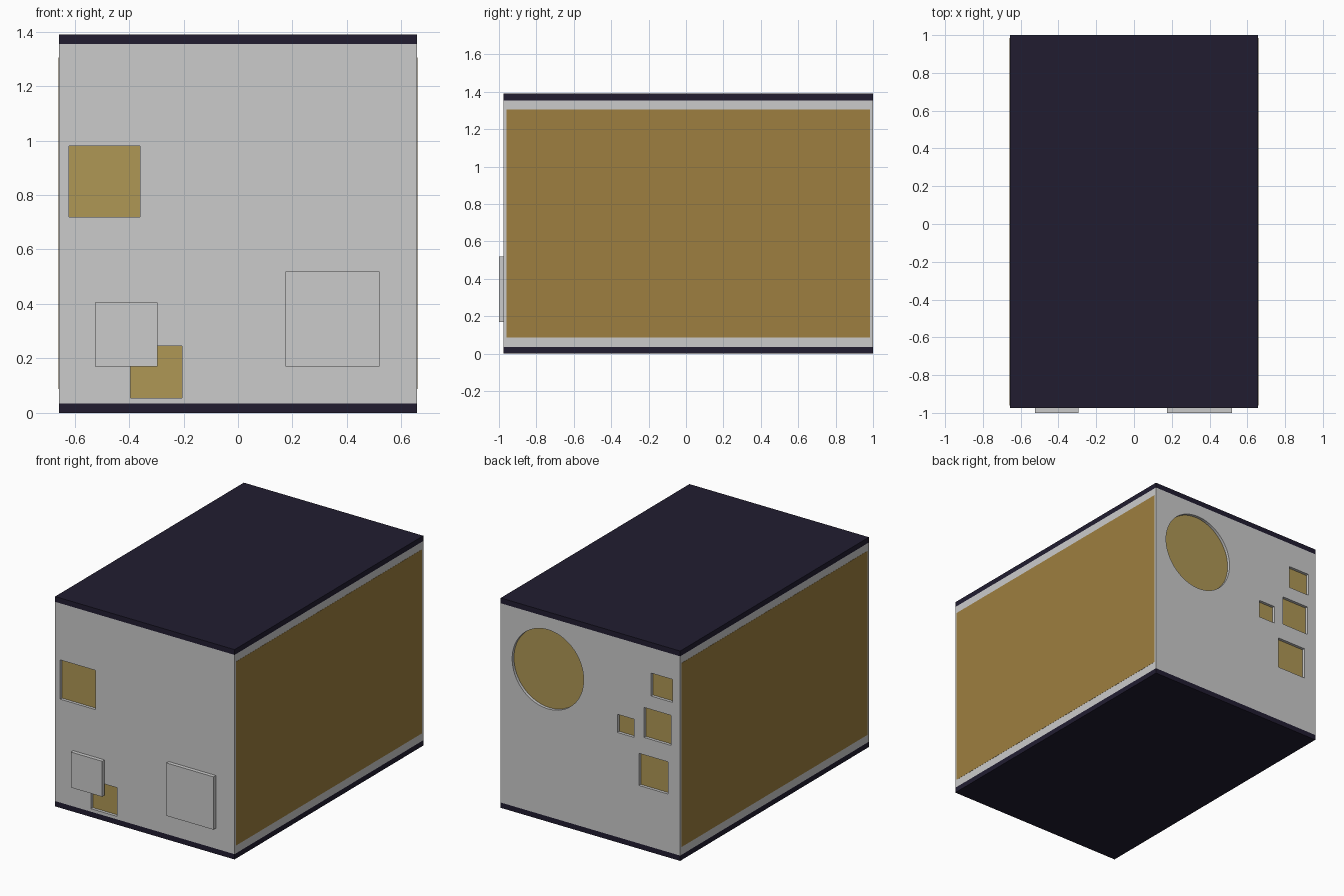
import bpy, bmesh
from mathutils import Matrix

if "Cube" in bpy.data.objects:
    bpy.data.objects.remove(bpy.data.objects["Cube"])

W, H, CAP = 0.6575, 1.39, 0.035       # half width, height, cap thickness
FRONT, BACK, DEPTH = -0.975, 1.0, 0.02


def material(name, rgb):
    m = bpy.data.materials.new(name)
    m.diffuse_color = (*rgb, 1)
    m.use_nodes = True
    m.node_tree.nodes["Principled BSDF"].inputs["Base Color"].default_value = m.diffuse_color
    return m


navy = material("navy", (0.015, 0.012, 0.03))
ochre = material("ochre", (0.34, 0.21, 0.05))
gold = material("gold", (0.43, 0.31, 0.09))


def finish(name, bm, mat=None):
    mesh = bpy.data.meshes.new(name)
    bm.to_mesh(mesh)
    bm.free()
    ob = bpy.data.objects.new(name, mesh)
    bpy.context.collection.objects.link(ob)
    if mat:
        mesh.materials.append(mat)
    return ob


def box(name, x0, x1, y0, y1, z0, z1, mat=None):
    bm = bmesh.new()
    bmesh.ops.create_cube(bm, size=1, matrix=Matrix.Translation(
        ((x0 + x1) / 2, (y0 + y1) / 2, (z0 + z1) / 2))
        @ Matrix.Diagonal((x1 - x0, y1 - y0, z1 - z0, 1)))
    return finish(name, bm, mat)


def disc(name, x, z, r, y0, y1, mat=None):
    bm = bmesh.new()
    bmesh.ops.create_cone(bm, cap_ends=True, segments=64, radius1=r, radius2=r,
                          depth=y1 - y0,
                          matrix=Matrix.Translation((x, (y0 + y1) / 2, z))
                          @ Matrix.Rotation(1.5707963, 4, 'X'))
    return finish(name, bm, mat)


def cut(target, cutter):
    mod = target.modifiers.new("recess", 'BOOLEAN')
    mod.operation, mod.solver, mod.object = 'DIFFERENCE', 'EXACT', cutter
    bpy.context.view_layer.objects.active = target
    bpy.ops.object.modifier_apply(modifier=mod.name)
    bpy.data.objects.remove(cutter)


# Main body and dark caps
body = box("body", -W, W, FRONT, BACK, CAP, H - CAP)
box("bottom_cap", -W, W, FRONT, BACK, 0, CAP, navy)
box("top_cap", -W, W, FRONT, BACK, H - CAP, H, navy)

# Coloured side panels
for side, s in (("left", -1), ("right", 1)):
    a, b = sorted((s * (W - 0.004), s * (W + 0.001)))
    box(side + "_side_panel", a, b, -0.96, 0.985, 0.087, 1.305, ochre)

# Square recesses with gold floors: x0, x1, z0, z1
front_recesses = [(-0.62, -0.36, 0.72, 0.98), (-0.395, -0.205, 0.055, 0.245)]
back_recesses = [(-0.60, -0.445, 1.035, 1.187), (-0.592, -0.393, 0.747, 0.946),
                 (-0.319, -0.198, 0.728, 0.848), (-0.569, -0.356, 0.419, 0.632)]
for i, (x0, x1, z0, z1) in enumerate(front_recesses):
    f = FRONT + DEPTH
    cut(body, box("cutter", x0, x1, FRONT - 0.1, f, z0, z1))
    box(f"front_recess_floor_{i}", x0, x1, f - 0.001, f + 0.002, z0, z1, gold)
for i, (x0, x1, z0, z1) in enumerate(back_recesses):
    f = BACK - DEPTH
    cut(body, box("cutter", x0, x1, f, BACK + 0.1, z0, z1))
    box(f"back_recess_floor_{i}", x0, x1, f - 0.002, f + 0.001, z0, z1, gold)

# Round recess on the back
f = BACK - DEPTH
cut(body, disc("cutter", 0.312, 1.01, 0.262, f, BACK + 0.1))
disc("round_recess_floor", 0.312, 1.01, 0.262, f - 0.002, f + 0.001, gold)

# Raised plates on the front
box("small_front_plate", -0.525, -0.295, -1.0, FRONT, 0.17, 0.405)
box("large_front_plate", 0.175, 0.52, -1.0, FRONT, 0.17, 0.52)
